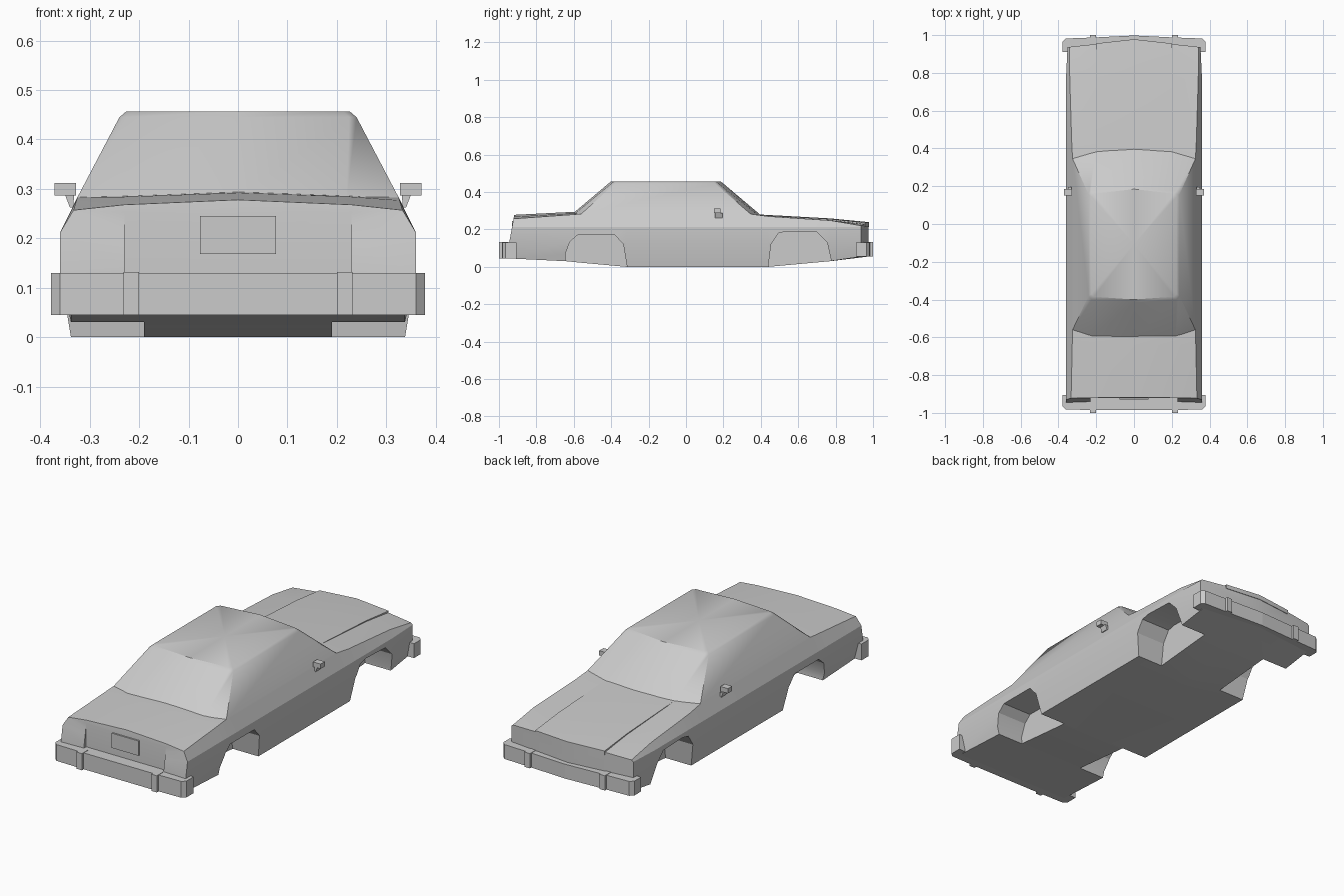
import bpy, bmesh, math

cube = bpy.data.objects.get("Cube")
if cube:
    bpy.data.objects.remove(cube, do_unlink=True)

grey = bpy.data.materials.new("light_grey")
grey.use_nodes = True
grey.diffuse_color = (0.6, 0.6, 0.6, 1)
grey.node_tree.nodes["Principled BSDF"].inputs["Base Color"].default_value = (0.6, 0.6, 0.6, 1)


def finish(name, bm):
    bmesh.ops.recalc_face_normals(bm, faces=bm.faces)
    mesh = bpy.data.meshes.new(name)
    bm.to_mesh(mesh)
    bm.free()
    mesh.materials.append(grey)
    ob = bpy.data.objects.new(name, mesh)
    bpy.context.collection.objects.link(ob)
    return ob


def activate(ob):
    bpy.ops.object.select_all(action='DESELECT')
    ob.select_set(True)
    bpy.context.view_layer.objects.active = ob


def smooth(ob, degrees=25):
    activate(ob)
    bpy.ops.object.shade_smooth_by_angle(angle=math.radians(degrees))


def loft(name, halves):
    """Skin half sections that start and end on x = 0, mirrored in x."""
    bm = bmesh.new()
    rings = []
    for half in halves:
        full = half + [(-x, y, z) for x, y, z in reversed(half[1:-1])]
        rings.append([bm.verts.new(p) for p in full])
    n = len(rings[0])
    for a, b in zip(rings, rings[1:]):
        for i in range(n):
            j = (i + 1) % n
            bm.faces.new((a[i], a[j], b[j], b[i]))
    for ring in (rings[0], rings[-1]):
        mid = bm.verts.new((ring[0].co + ring[n // 2].co) / 2)
        for i in range(n):
            bm.faces.new((ring[i], ring[(i + 1) % n], mid))
    return finish(name, bm)


def prism(name, outline, axis, a, b):
    """Extrude a 2D outline along an axis from a to b."""
    def place(p, d):
        p = list(p)
        p.insert("xyz".index(axis), d)
        return p
    bm = bmesh.new()
    lo = [bm.verts.new(place(p, a)) for p in outline]
    hi = [bm.verts.new(place(p, b)) for p in outline]
    bm.faces.new(lo)
    bm.faces.new(hi)
    for i in range(len(lo)):
        j = (i + 1) % len(lo)
        bm.faces.new((lo[i], lo[j], hi[j], hi[i]))
    return finish(name, bm)


def box(name, x, y, z):
    return prism(name, [(x[0], y[0]), (x[1], y[0]), (x[1], y[1]), (x[0], y[1])], "z", *z)


# Lower body: y, bottom z, shoulder x, shoulder z, deck edge x, deck edge z, centre z
stations = [
    (-0.945, 0.045, 0.333, 0.257, 0.23, 0.268, 0.278),
    (-0.64, 0.03, 0.327, 0.277, 0.23, 0.284, 0.292),
    (-0.56, 0.022, 0.325, 0.283, 0.23, 0.286, 0.295),
    (-0.32, 0, 0.325, 0.283, 0.23, 0.286, 0.29),
    (0.34, 0, 0.325, 0.283, 0.2, 0.283, 0.283),
    (0.44, 0, 0.33, 0.27, 0.2, 0.272, 0.275),
    (0.77, 0.03, 0.34, 0.248, 0.2, 0.251, 0.255),
    (0.975, 0.055, 0.342, 0.22, 0.2, 0.228, 0.235),
]
sections = []
for y, zb, xs, zs, xe, ze, zc in stations:
    wide = 0.352 if y > 0.9 else 0.36
    half = [(0, zb), (0.338, zb), (wide, 0.13), (wide, 0.212), (xs, zs), (xe, ze), (0, zc)]
    section = []
    for x, z in half:
        yy = y
        if y < -0.9:
            yy += max(0, z - 0.13) * 0.18
        elif y > 0.9:
            yy -= 0.11 * x
        section.append((x, yy, z))
    sections.append(section)
body = loft("body_shell", sections)

# Wheel wells and recessed tail panel
rear_arch = [(-0.64, -0.1), (-0.645, 0.07), (-0.62, 0.135), (-0.58, 0.17),
             (-0.38, 0.17), (-0.335, 0.12), (-0.315, 0), (-0.315, -0.1)]
front_arch = [(0.44, -0.1), (0.44, 0), (0.455, 0.12), (0.495, 0.18), (0.54, 0.19),
              (0.7, 0.185), (0.755, 0.13), (0.775, 0.04), (0.775, -0.1)]
cutters = [box("tail_cutter", (-0.23, 0.23), (-1.1, -0.922), (0.12, 0.262))]
for outline in (rear_arch, front_arch):
    for s in (1, -1):
        cutters.append(prism("well_cutter", outline, "x", 0.19 * s, 0.5 * s))
activate(body)
for c in cutters:
    c.hide_render = True
    mod = body.modifiers.new("cut", 'BOOLEAN')
    mod.operation = 'DIFFERENCE'
    mod.solver = 'EXACT'
    mod.object = c
    bpy.ops.object.modifier_apply(modifier=mod.name)
for c in cutters:
    bpy.data.objects.remove(c, do_unlink=True)
smooth(body)

# Cabin with sloping glass and flat roof
base = [(0, -0.605, 0.285), (0.22, -0.6, 0.28), (0.325, -0.56, 0.283),
        (0.325, 0.345, 0.283), (0.2, 0.39, 0.272), (0, 0.405, 0.272)]
eave = [(0, -0.415, 0.445), (0.225, -0.4, 0.445), (0.24, -0.38, 0.445),
        (0.24, 0.155, 0.445), (0.225, 0.175, 0.445), (0, 0.2, 0.445)]
roof = [(0, -0.4, 0.457), (0.212, -0.385, 0.457), (0.226, -0.37, 0.457),
        (0.226, 0.145, 0.457), (0.212, 0.16, 0.457), (0, 0.185, 0.457)]
smooth(loft("cabin", [base, eave, roof]), 35)

# Raised bonnet panel with a pointed leading edge
panel = []
for y, z in ((0.39, 0.275), (0.77, 0.254), (0.978, 0.234)):
    lean = 0.11 if y > 0.9 else 0
    panel.append([(x, y - lean * x, z + h) for x, h in
                  ((0, -0.02), (0.2, -0.02), (0.2, 0.002), (0, 0.005))])
smooth(loft("bonnet_panel", panel))

# Bumpers
half_rear = [(0.378, -0.905), (0.378, -0.965), (0.36, -0.982), (0.2, -0.985)]
half_front = [(0.378, 0.91), (0.378, 0.965), (0.36, 0.982), (0.2, 0.988), (0, 0.998)]
for name, half, low in (("rear_bumper", half_rear, 0.045), ("front_bumper", half_front, 0.055)):
    prism(name, half + [(-x, y) for x, y in reversed(half) if x], "z", low, 0.13)

# Bumper guards and door mirrors
for s, side in ((1, "left"), (-1, "right")):
    box(f"{side}_rear_guard", (0.2 * s, 0.232 * s), (-1, -0.95), (0.045, 0.132))
    box(f"{side}_front_guard", (0.2 * s, 0.232 * s), (0.95, 1), (0.055, 0.132))
    box(f"{side}_mirror", (0.328 * s, 0.371 * s), (0.15, 0.185), (0.287, 0.312))
    arm = [(0.333 * s, 0.262), (0.34 * s, 0.262), (0.35 * s, 0.288), (0.332 * s, 0.288)]
    prism(f"{side}_mirror_arm", arm, "y", 0.155, 0.195)

# Blank number plate
box("number_plate", (-0.077, 0.077), (-0.93, -0.921), (0.168, 0.245))
